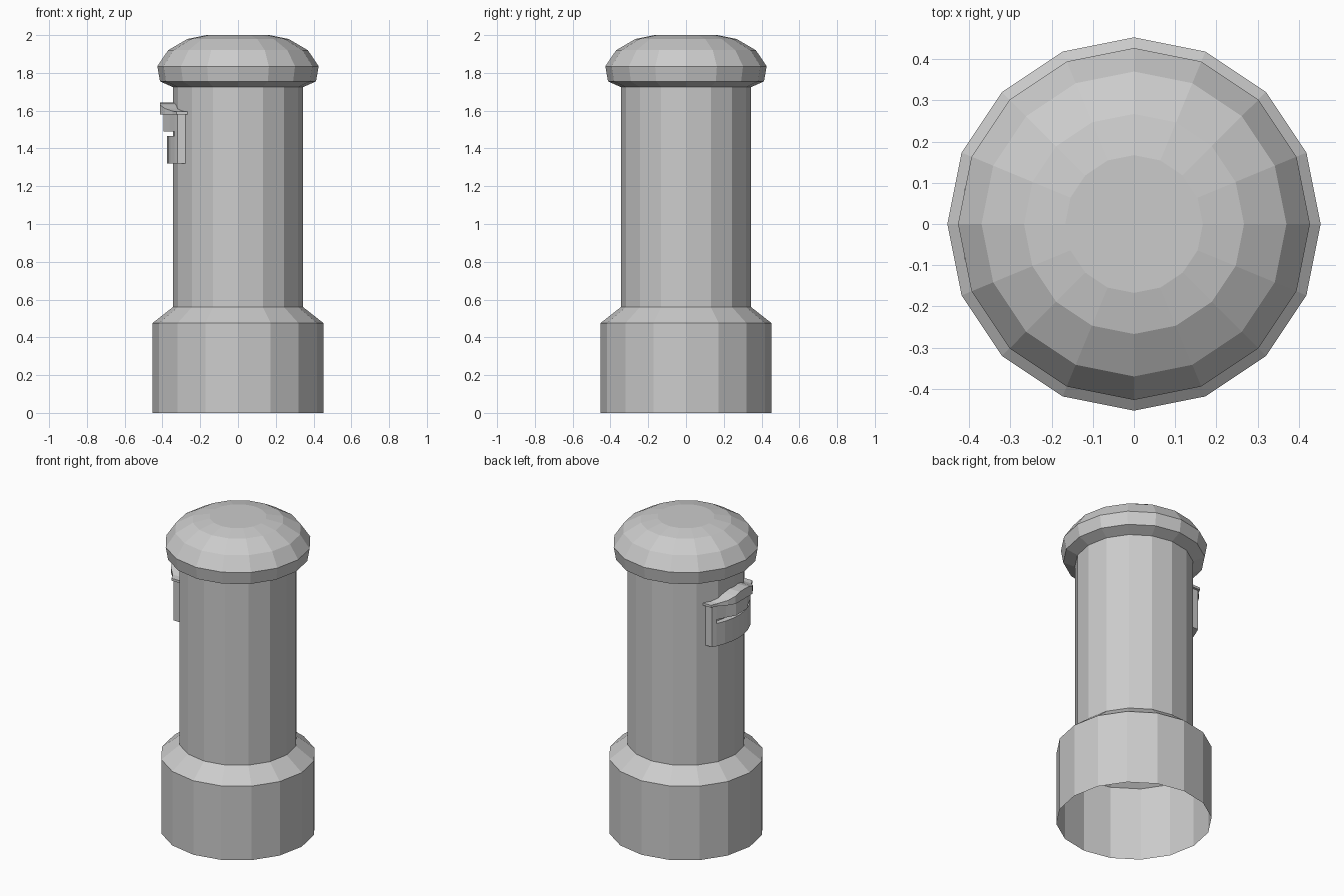
import bpy, bmesh
from math import sin, cos, pi, sqrt

if "Cube" in bpy.data.objects:
    bpy.data.objects.remove(bpy.data.objects["Cube"])

SIDES = 16


def finish(bm, name):
    bmesh.ops.recalc_face_normals(bm, faces=bm.faces)
    me = bpy.data.meshes.new(name)
    bm.to_mesh(me)
    bm.free()
    ob = bpy.data.objects.new(name, me)
    bpy.context.collection.objects.link(ob)
    return ob


def lathe(name, profile, close_top=False):
    bm = bmesh.new()
    rings = [[bm.verts.new((r * cos(2 * pi * i / SIDES), r * sin(2 * pi * i / SIDES), z))
              for i in range(SIDES)] for r, z in profile]
    for a, b in zip(rings, rings[1:]):
        for i in range(SIDES):
            j = (i + 1) % SIDES
            bm.faces.new((a[i], a[j], b[j], b[i]))
    if close_top:
        bm.faces.new(rings[-1])
    return finish(bm, name)


def arc(r):
    return lambda y: -sqrt(r * r - y * y)


def slab(name, ys, outer, bottom, top, inner=arc(0.338)):
    """Curved slab on the -x side; outer and top are functions of y."""
    bm = bmesh.new()
    rows = []
    for y in ys:
        xi, xo, zt = inner(y), outer(y), top(y)
        rows.append([bm.verts.new(p) for p in
                     ((xi, y, bottom), (xo, y, bottom), (xo, y, zt), (xi, y, zt))])
    for a, b in zip(rows, rows[1:]):
        for i in range(4):
            j = (i + 1) % 4
            bm.faces.new((a[i], a[j], b[j], b[i]))
    bm.faces.new(rows[0])
    bm.faces.new(rows[-1])
    return finish(bm, name)


def steps(half, n):
    return [half * (2 * i / n - 1) for i in range(n + 1)]


def blend(mid, end, flat, half):
    """Smooth change from a flat middle value to the value at the ends."""
    def f(y):
        t = min(1, max(0, (abs(y) - flat) / (half - flat)))
        return mid + (end - mid) * t * t * (3 - 2 * t)
    return f


# Pillar: open-bottomed plinth, shaft and domed cap in one profile
lathe("pillar", [(0.453, 0), (0.453, 0.475), (0.345, 0.56), (0.345, 1.725),
                 (0.413, 1.755), (0.427, 1.835), (0.37, 1.92),
                 (0.267, 1.98), (0.167, 2.0)], close_top=True)

# Slot surround: lower panel, upper panel and two end cheeks
slab("slot_lower_panel", steps(0.17, 6), arc(0.375), 1.32, lambda y: 1.465)
slab("slot_upper_panel", steps(0.17, 6), blend(-0.395, -0.335, 0.05, 0.17),
     1.49, lambda y: 1.585)
for side, name in ((-1, "slot_cheek_front"), (1, "slot_cheek_back")):
    slab(name, [side * 0.17, side * 0.195], arc(0.376), 1.32, lambda y: 1.585)

# Arched hood over the slot
slab("slot_hood", steps(0.21, 10), blend(-0.412, -0.325, 0.08, 0.21),
     1.58, blend(1.642, 1.595, 0.03, 0.19))
